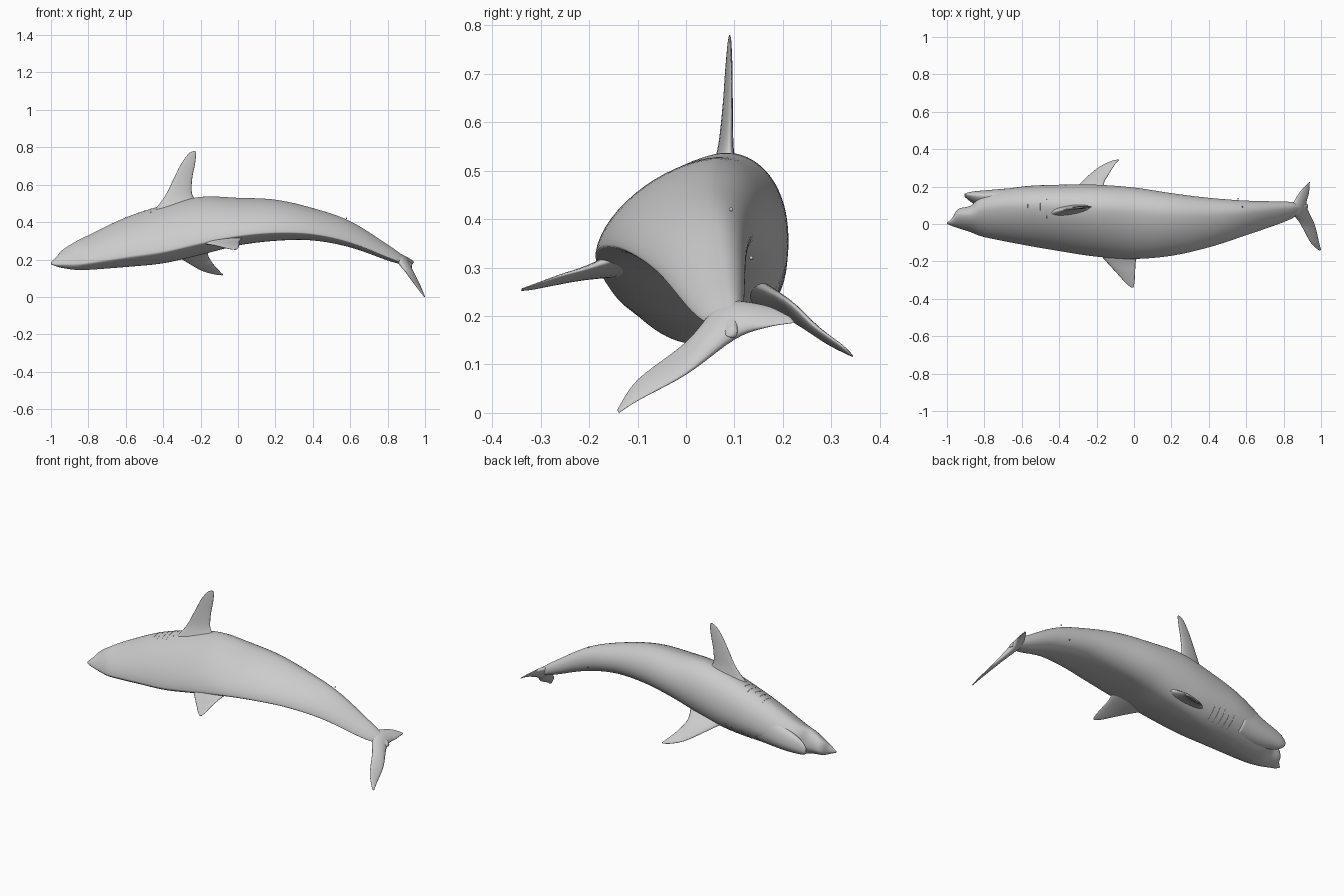
import bpy, bmesh, math
from mathutils import Vector

cube = bpy.data.objects.get("Cube")
if cube:
    bpy.data.objects.remove(cube, do_unlink=True)

grey = bpy.data.materials.new("skin grey")
grey.use_nodes = True
grey.diffuse_color = (0.6, 0.6, 0.6, 1)
grey.node_tree.nodes["Principled BSDF"].inputs["Base Color"].default_value = grey.diffuse_color


def smooth_rows(rows, steps):
    """Catmull-Rom interpolation between rows of numbers."""
    out = []
    for i in range(len(rows) - 1):
        a, b, c, d = (rows[min(max(k, 0), len(rows) - 1)] for k in range(i - 1, i + 3))
        for s in range(steps):
            t = s / steps
            out.append([q + t / 2 * (r - p + t * (2 * p - 5 * q + 4 * r - s2
                        + t * (3 * (q - r) + s2 - p)))
                        for p, q, r, s2 in zip(a, b, c, d)])
    return out + [list(rows[-1])]


def loft(name, rings):
    """Skin a list of closed rings and cap both ends."""
    bm = bmesh.new()
    loops = [[bm.verts.new(p) for p in ring] for ring in rings]
    n = len(loops[0])
    for a, b in zip(loops, loops[1:]):
        for i in range(n):
            j = (i + 1) % n
            bm.faces.new((a[i], a[j], b[j], b[i]))
    bm.faces.new(loops[0])
    bm.faces.new(loops[-1])
    bmesh.ops.recalc_face_normals(bm, faces=bm.faces)
    for f in bm.faces:
        f.smooth = True
    mesh = bpy.data.meshes.new(name)
    bm.to_mesh(mesh)
    bm.free()
    mesh.materials.append(grey)
    obj = bpy.data.objects.new(name, mesh)
    bpy.context.collection.objects.link(obj)


def egg(row, angle):
    """Point on an egg section: round belly on +y, narrow leaning back on -y."""
    x, y0, y1, z0, z1 = row
    c, s = math.cos(angle), math.sin(angle)
    low = min(.68, max(.3, .86 + .6 * x))       # where the underside is lowest
    y_mid = y0 + (y1 - y0) * (.68 if s > 0 else low)
    z_mid = z0 + (z1 - z0) * (.48 if c > 0 else .2)
    power = 1 if c > 0 else 1.25                # flatter flanks toward the back
    y = (y1 - y_mid if c > 0 else y_mid - y0) * math.copysign(abs(c) ** power, c)
    z = (z1 - z_mid if s > 0 else z_mid - z0) * math.copysign(abs(s) ** power, s)
    return Vector((x, y_mid + y, z_mid + z))


def tube(name, rows, sides=64):
    rows = smooth_rows(rows, 6)
    loft(name, [[egg(r, math.tau * (i + .5) / sides) for i in range(sides)] for r in rows])
    return rows


def fin(name, sections, sides=20):
    """Sections hold the leading point, trailing point and thickness."""
    rings = []
    span = Vector(sections[-1][0:3]) - Vector(sections[0][0:3])
    for s in smooth_rows(sections, 5):
        lead, trail = Vector(s[0:3]), Vector(s[3:6])
        half, mid = (trail - lead) / 2, (lead + trail) / 2
        side = half.cross(span).normalized() * s[6] / 2
        rings.append([mid + half * math.cos(a) + side * math.sin(a)
                      for a in (math.tau * i / sides for i in range(sides))])
    loft(name, rings)


# Body: x, then lowest and highest y, lowest and highest z
body = tube("body", [
    (-1, 0, .006, .175, .185),
    (-.97, -.012, .035, .163, .215),
    (-.94, -.022, .08, .155, .25),
    (-.87, -.045, .1, .145, .295),
    (-.8, -.07, .16, .145, .33),
    (-.6, -.11, .2, .16, .425),
    (-.4, -.145, .21, .18, .49),
    (-.2, -.175, .21, .225, .535),
    (0, -.187, .195, .275, .53),
    (.2, -.17, .165, .3, .52),
    (.4, -.125, .14, .302, .475),
    (.6, -.06, .125, .265, .405),
    (.8, .01, .12, .195, .28),
    (.88, .05, .115, .172, .222),
    (.93, .085, .105, .155, .175)])

# Lower jaw, parted from the snout
tube("lower_jaw", [
    (-.907, .148, .162, .205, .235),
    (-.89, .132, .168, .19, .255),
    (-.85, .105, .175, .178, .28),
    (-.75, .06, .184, .17, .32),
    (-.6, .02, .196, .18, .39)])

# Fins
fin("left_pectoral_fin", [
    (-.45, .06, .46, -.21, .09, .5, .06),
    (-.39, .073, .54, -.245, .09, .55, .03),
    (-.345, .08, .63, -.245, .092, .63, .018),
    (-.305, .084, .71, -.23, .093, .71, .012),
    (-.265, .088, .765, -.224, .092, .76, .007),
    (-.238, .09, .78, -.226, .091, .778, .003)])
fin("right_pectoral_fin", [
    (-.38, .11, .25, -.11, .11, .28, .06),
    (-.29, .215, .195, -.16, .205, .235, .026),
    (-.2, .295, .143, -.135, .265, .18, .016),
    (-.13, .333, .122, -.1, .32, .14, .009),
    (-.085, .345, .116, -.08, .342, .12, .003)])
fin("dorsal_fin", [
    (-.22, -.12, .295, .03, -.13, .325, .05),
    (-.145, -.205, .28, .01, -.2, .3, .024),
    (-.09, -.265, .267, .006, -.26, .283, .014),
    (-.045, -.315, .256, .003, -.31, .266, .008),
    (-.015, -.34, .252, -.002, -.338, .257, .003)])
fin("tail_fin", [
    (.99, -.142, .006, 1, -.138, 0, .003),
    (.945, -.1, .068, .99, -.1, .025, .01),
    (.89, 0, .145, .965, 0, .08, .02),
    (.845, .075, .222, .92, .1, .155, .045),
    (.88, .16, .222, .935, .165, .177, .018),
    (.928, .215, .198, .94, .225, .186, .003)])

# Gill slits: hair-thin folds on both flanks
for flank, first, start, end in (("left", -.6, 72, 112), ("right", -.54, -25, -65)):
    for k in range(5):
        row = min(body, key=lambda r: abs(r[0] - first - k * .036))
        curve = bpy.data.curves.new("gill", "CURVE")
        curve.dimensions = "3D"
        curve.bevel_depth = .0015
        curve.bevel_resolution = 1
        line = curve.splines.new("POLY")
        line.points.add(8)
        for i, p in enumerate(line.points):
            p.co = (*egg(row, math.radians(start + (end - start) * i / 8)), 1)
            p.radius = .2 + math.sin(math.pi * i / 8) * .8
        curve.materials.append(grey)
        gill = bpy.data.objects.new(f"{flank}_gill_{k + 1}", curve)
        bpy.context.collection.objects.link(gill)

# Tiny beads beside the tail stem
for name, spot in (("upper_bead", (.58, .093, .42)), ("lower_bead", (.557, .135, .32))):
    bpy.ops.mesh.primitive_uv_sphere_add(segments=12, ring_count=8, radius=.004, location=spot)
    bead = bpy.context.object
    bead.name = name
    bead.data.materials.append(grey)
    bpy.ops.object.shade_smooth()
